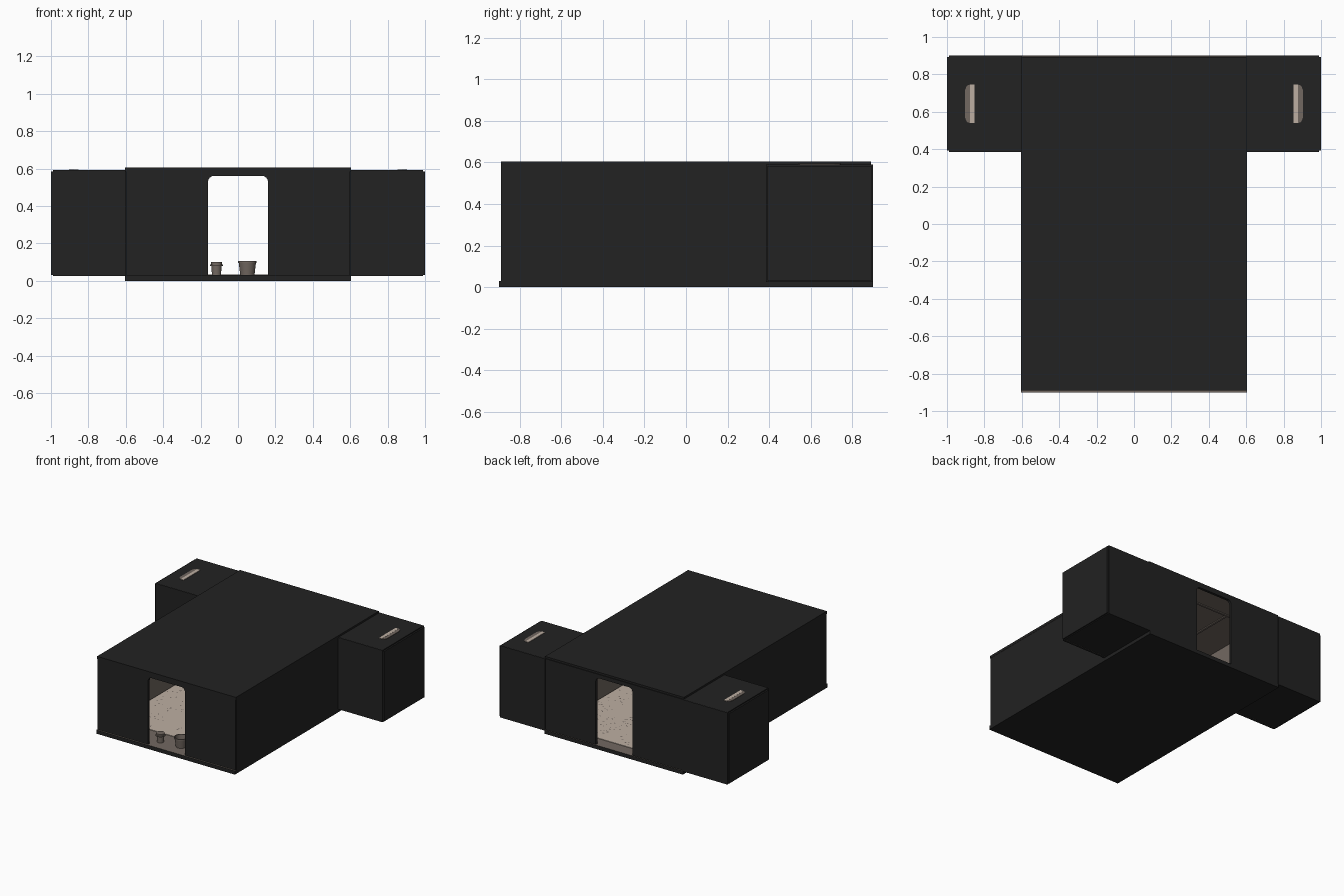
import bpy, bmesh, math, random
from mathutils import Vector

if "Cube" in bpy.data.objects:
    bpy.data.objects.remove(bpy.data.objects["Cube"])

random.seed(4)


def mat(name, rgb):
    m = bpy.data.materials.new(name)
    m.diffuse_color = (*rgb, 1)
    m.use_nodes = True
    m.node_tree.nodes["Principled BSDF"].inputs["Base Color"].default_value = m.diffuse_color
    return m


BLACK = mat("black_shell", (0.016, 0.016, 0.016))
BROWN = mat("brown_lining", (0.17, 0.14, 0.12))
CREAM = mat("cream_floor", (0.51, 0.43, 0.365))


def finish(name, bm, mats, inner=None):
    """Make an object; faces looking along 'inner' get the second material."""
    bmesh.ops.recalc_face_normals(bm, faces=bm.faces)
    bm.normal_update()
    if inner:
        for f in bm.faces:
            if f.normal.dot(Vector(inner)) > 0.9:
                f.material_index = 1
    me = bpy.data.meshes.new(name)
    bm.to_mesh(me)
    bm.free()
    for m in mats:
        me.materials.append(m)
    ob = bpy.data.objects.new(name, me)
    bpy.context.collection.objects.link(ob)
    return ob


def box(name, x, y, z, mats=(BLACK, BROWN), inner=None):
    bm = bmesh.new()
    bmesh.ops.create_cube(bm, size=1)
    for v in bm.verts:
        for i, (a, b) in enumerate((sorted(x), sorted(y), sorted(z))):
            v.co[i] = a if v.co[i] < 0 else b
    return finish(name, bm, mats, inner)


def prism(name, pts, depth, mats, inner=None):
    """Extrude a flat outline of 3D points along a depth vector."""
    bm = bmesh.new()
    f = bm.faces.new([bm.verts.new(p) for p in pts])
    ext = bmesh.ops.extrude_face_region(bm, geom=[f])
    bmesh.ops.translate(bm, vec=depth, verts=[e for e in ext["geom"] if isinstance(e, bmesh.types.BMVert)])
    return finish(name, bm, mats, inner)


def door_wall(name, y0, y1, inner):
    """Wall with a doorway whose upper corners are rounded."""
    w, top, r = 0.16, 0.56, 0.03
    arc = [(w - r + r * math.cos(a), top - r + r * math.sin(a))
           for a in (math.radians(d) for d in range(0, 91, 15))]
    hole = [(w, 0.03)] + arc + [(-x, z) for x, z in reversed(arc)] + [(-w, 0.03)]
    outline = [(-0.6, 0.03), (-0.6, 0.59), (0.6, 0.59), (0.6, 0.03)] + hole
    prism(name, [(x, y0, z) for x, z in outline], (0, y1 - y0, 0), (BLACK, BROWN), inner)


# main room: base, roof, end walls
box("base_slab", (-0.603, 0.603), (-0.9, 0.9), (0, 0.03), inner=(0, 0, 1))
box("roof_slab", (-0.605, 0.605), (-0.89, 0.89), (0.585, 0.605), inner=(0, 0, -1))
door_wall("front_wall", -0.89, -0.87, (0, 1, 0))
door_wall("back_wall", 0.895, 0.875, (0, -1, 0))
box("main_floor_panel", (-0.57, 0.57), (-0.68, 0.8), (0.03, 0.034), (CREAM,))

# ceiling trim strips
for y in (-0.68, 0.68):
    box("ceiling_strip_across", (-0.58, 0.58), (y - 0.008, y + 0.008), (0.577, 0.585), (BROWN,))
for x in (-0.3, 0.3):
    box("ceiling_strip_along", (x - 0.008, x + 0.008), (-0.67, 0.67), (0.577, 0.585), (BROWN,))

# each side: long wall and side alcove
for s, side in ((-1, "left"), (1, "right")):
    X = lambda a, b: (s * a, s * b)
    box(side + "_wall", X(0.58, 0.603), (-0.88, 0.39), (0.03, 0.59), inner=(-s, 0, 0))
    box(side + "_alcove_front", X(0.6, 0.99), (0.385, 0.405), (0.025, 0.59), inner=(0, 1, 0))
    box(side + "_alcove_back", X(0.6, 0.99), (0.88, 0.9), (0.025, 0.59), inner=(0, -1, 0))
    box(side + "_alcove_end", X(0.975, 1.0), (0.393, 0.892), (0.032, 0.583), inner=(-s, 0, 0))
    box(side + "_alcove_floor", X(0.6, 0.99), (0.39, 0.895), (0.026, 0.036), inner=(0, 0, 1))
    box(side + "_alcove_roof", X(0.6, 0.988), (0.388, 0.897), (0.575, 0.591), inner=(0, 0, -1))
    # two-tone inlay on the alcove roof
    box(side + "_inlay_inner", X(0.852, 0.878), (0.54, 0.745), (0.589, 0.595), (CREAM,))
    pts = [(0.878, 0.54), (0.893, 0.545), (0.904, 0.57), (0.904, 0.715), (0.893, 0.74), (0.878, 0.745)]
    prism(side + "_inlay_outer", [(s * x, y, 0.589) for x, y in pts], (0, 0, 0.005), (BROWN,))

# brown specks scattered over the floor panel
bm = bmesh.new()
for _ in range(500):
    x, y, r = random.uniform(-0.56, 0.56), random.uniform(-0.66, 0.78), random.uniform(0.003, 0.006)
    bm.faces.new([bm.verts.new((x + dx * r, y + dy * r, 0.035)) for dx, dy in ((-1, -1), (1, -1), (1, 1), (-1, 1))])
finish("floor_specks", bm, (BROWN,))


def lathe(name, x, y, profile, n=24):
    """Turned pot from (radius, height) points."""
    bm = bmesh.new()
    rings = [[bm.verts.new((x + r * math.cos(k * math.tau / n), y + r * math.sin(k * math.tau / n), z))
              for k in range(n)] for r, z in profile]
    for a, b in zip(rings, rings[1:]):
        for k in range(n):
            bm.faces.new((a[k], a[(k + 1) % n], b[(k + 1) % n], b[k]))
    bm.faces.new(rings[0])
    bm.faces.new(rings[-1])
    ob = finish(name, bm, (BROWN,))
    bpy.context.view_layer.objects.active = ob
    ob.select_set(True)
    bpy.ops.object.shade_smooth_by_angle()
    ob.select_set(False)


# pots just inside the front door
lathe("tapered_pot", 0.05, -0.78, [(0.038, 0.03), (0.046, 0.095), (0.05, 0.095), (0.05, 0.105),
                                   (0.043, 0.105), (0.036, 0.045)])
lathe("capped_jar", -0.115, -0.8, [(0.025, 0.03), (0.026, 0.078), (0.036, 0.08), (0.036, 0.086),
                                   (0.03, 0.088), (0.03, 0.1)])
